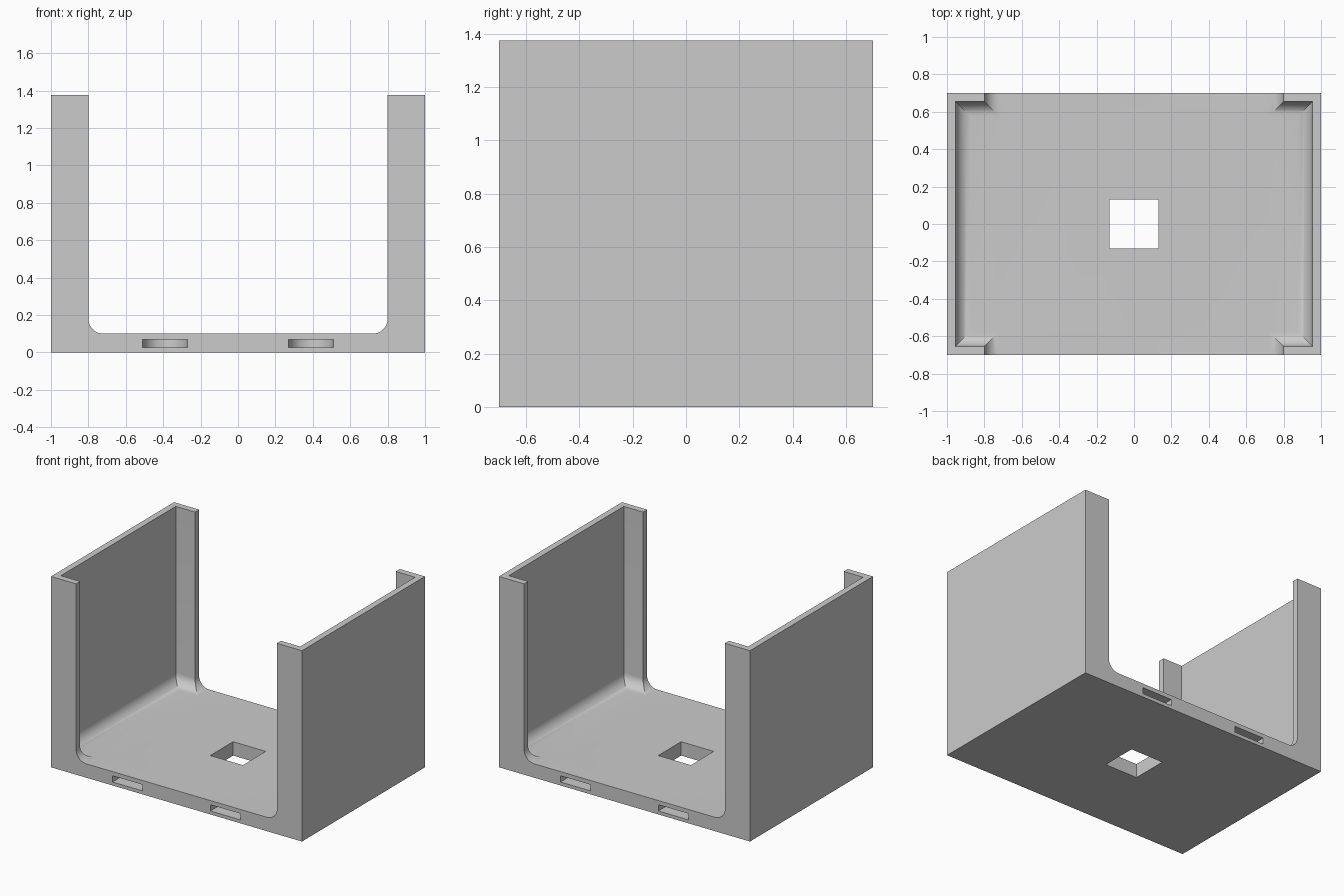
import bpy, bmesh, math
from mathutils import Vector

if "Cube" in bpy.data.objects:
    bpy.data.objects.remove(bpy.data.objects["Cube"])

WIDTH, DEPTH, HEIGHT = 2.0, 1.4, 1.375
WALL, FLOOR, FILLET = 0.046, 0.1, 0.08
OPENING = 0.8      # half width of the front and back openings

grey = bpy.data.materials.new("light grey")
grey.use_nodes = True
grey.diffuse_color = (0.6, 0.6, 0.6, 1)
grey.node_tree.nodes["Principled BSDF"].inputs["Base Color"].default_value = (0.6, 0.6, 0.6, 1)


def box(name, low, high, rounded=None):
    """Box between two corners; edges passing the rounded test get a fillet."""
    low, high = Vector(low), Vector(high)
    bm = bmesh.new()
    bmesh.ops.create_cube(bm, size=1)
    for v in bm.verts:
        v.co = (low + high) / 2 + v.co * (high - low)
    if rounded:
        edges = [e for e in bm.edges if rounded(e.verts[0].co, e.verts[1].co)]
        bmesh.ops.bevel(bm, geom=edges, offset=FILLET, offset_type='OFFSET',
                        segments=10, profile=0.5, affect='EDGES')
    return finish(name, bm)


def finish(name, bm):
    bmesh.ops.recalc_face_normals(bm, faces=bm.faces)
    mesh = bpy.data.meshes.new(name)
    bm.to_mesh(mesh)
    bm.free()
    mesh.materials.append(grey)
    obj = bpy.data.objects.new(name, mesh)
    bpy.context.collection.objects.link(obj)
    return obj


def slot(name, x, side):
    """Flat pocket with a half-round inner end, open through the outer face."""
    radius, z0, z1 = 0.12, 0.025, 0.07
    centre = DEPTH / 2 - radius
    outline = [(radius, DEPTH / 2 + 0.1)]
    for i in range(25):
        a = math.pi * i / 24
        outline.append((radius * math.cos(a), centre - radius * math.sin(a)))
    outline.append((-radius, DEPTH / 2 + 0.1))
    bm = bmesh.new()
    face = bm.faces.new([bm.verts.new((x + px, side * py, z0)) for px, py in outline])
    lifted = bmesh.ops.extrude_face_region(bm, geom=[face])
    bmesh.ops.translate(bm, vec=(0, 0, z1 - z0),
                        verts=[g for g in lifted["geom"] if isinstance(g, bmesh.types.BMVert)])
    return finish(name, bm)


# Solid outer block
holder = box("open_holder", (-WIDTH / 2, -DEPTH / 2, 0), (WIDTH / 2, DEPTH / 2, HEIGHT))

# Inner space, filleted around the floor
cx, cy = WIDTH / 2 - WALL, DEPTH / 2 - WALL
cutters = [box("cavity_cutter", (-cx, -cy, FLOOR), (cx, cy, HEIGHT + 0.2),
               lambda a, b: max(a.z, b.z) < FLOOR + 0.01)]

# Front and back opening with rounded lower corners
cutters.append(box("opening_cutter", (-OPENING, -DEPTH, FLOOR), (OPENING, DEPTH, HEIGHT + 0.3),
                   lambda a, b: max(a.z, b.z) < FLOOR + 0.01 and abs(a.y - b.y) > 1))

# Square hole through the floor
cutters.append(box("floor_hole_cutter", (-0.13, -0.13, -0.1), (0.13, 0.13, 0.3)))

# Four edge slots
for side in (-1, 1):
    for x in (-0.39, 0.39):
        cutters.append(slot("slot_cutter", x, side))

# Carve the block
bpy.context.view_layer.objects.active = holder
for cutter in cutters:
    mod = holder.modifiers.new(cutter.name, 'BOOLEAN')
    mod.operation, mod.solver, mod.object = 'DIFFERENCE', 'EXACT', cutter
    bpy.ops.object.modifier_apply(modifier=mod.name)
    bpy.data.objects.remove(cutter)

bpy.ops.object.select_all(action='DESELECT')
holder.select_set(True)
bpy.ops.object.shade_smooth_by_angle(angle=math.radians(30))
